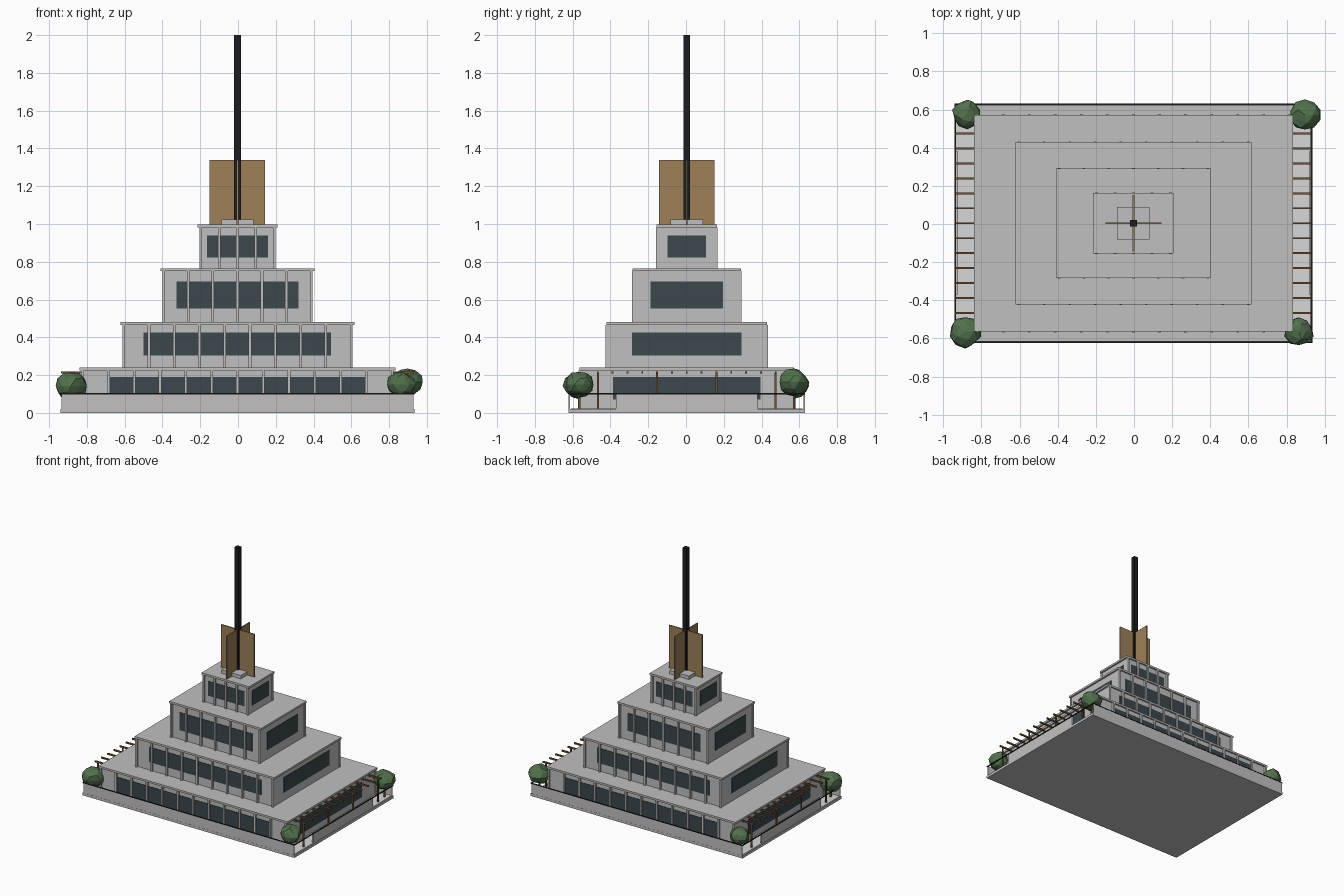
import bpy, bmesh, math, random
from mathutils import Vector

if "Cube" in bpy.data.objects:
    bpy.data.objects.remove(bpy.data.objects["Cube"])

random.seed(4)
CX, CY = -0.003, 0.004   # centre of the building


def material(name, rgb):
    m = bpy.data.materials.new(name)
    m.diffuse_color = (*rgb, 1)
    m.use_nodes = True
    m.node_tree.nodes["Principled BSDF"].inputs["Base Color"].default_value = m.diffuse_color
    return m


CONCRETE = material("concrete", (0.53, 0.53, 0.53))
PARAPET = material("warm_concrete", (0.55, 0.53, 0.54))
PAVING = material("light_paving", (0.68, 0.68, 0.68))
GLASS = material("dark_glass", (0.045, 0.063, 0.072))
BLACK = material("black_metal", (0.012, 0.012, 0.013))
BRONZE = material("bronze_panel", (0.34, 0.215, 0.10))
WOOD = material("wood", (0.17, 0.09, 0.04))
LEAF = material("foliage", (0.085, 0.165, 0.075))


def boxes(name, mat, items):
    """One object from boxes given as (x0, x1, y0, y1, z0, z1), relative to the centre."""
    bm = bmesh.new()
    for x0, x1, y0, y1, z0, z1 in items:
        vs = bmesh.ops.create_cube(bm, size=1)["verts"]
        for v in vs:
            v.co = Vector((CX + (x0 + x1) / 2 + v.co.x * (x1 - x0),
                           CY + (y0 + y1) / 2 + v.co.y * (y1 - y0),
                           (z0 + z1) / 2 + v.co.z * (z1 - z0)))
    return finish(name, mat, bm)


def finish(name, mat, bm):
    me = bpy.data.meshes.new(name)
    bm.to_mesh(me)
    bm.free()
    me.materials.append(mat)
    ob = bpy.data.objects.new(name, me)
    bpy.context.collection.objects.link(ob)
    return ob


def block(hx, hy, z0, z1):
    return (-hx, hx, -hy, hy, z0, z1)


# Ground slab and side paving
boxes("base_slab", CONCRETE, [block(0.938, 0.626, 0, 0.02)])
boxes("side_paving", PAVING, [(min(s * 0.823, s * 0.93), max(s * 0.823, s * 0.93),
                               -0.612, 0.612, 0.019, 0.023) for s in (-1, 1)])

# Low walls: full width front and back, centre part only on the sides
walls = []
for s in (-1, 1):
    a, b = sorted((s * 0.618, s * 0.63))
    walls.append((-0.932, 0.932, a, b, 0.02, 0.1))
    a, b = sorted((s * 0.92, s * 0.932))
    walls.append((a, b, -0.375, 0.375, 0.02, 0.1))
boxes("terrace_wall", PARAPET, [(w[0], w[1], max(w[2], -0.625), min(w[3], 0.625), w[4], w[5])
                                for w in walls])

# Handrail around the terrace
rail = []
for s in (-1, 1):
    rail.append((-0.938, 0.938, s * 0.623 - 0.004, s * 0.623 + 0.004, 0.098, 0.104))
    rail.append((s * 0.934 - 0.004, s * 0.934 + 0.004, -0.623, 0.623, 0.098, 0.104))
boxes("handrail", BLACK, rail)

# Stepped tiers: half x, half y, bottom, top, window bottom, window top, fin count
TIERS = [
    (0.823, 0.557, 0.02, 0.24, 0.07, 0.19, 13),
    (0.605, 0.414, 0.24, 0.48, 0.305, 0.425, 10),
    (0.393, 0.276, 0.48, 0.765, 0.553, 0.695, 7),
    (0.197, 0.147, 0.765, 0.997, 0.823, 0.94, 5),
]
for i, (hx, hy, z0, z1, w0, w1, n) in enumerate(TIERS, 1):
    eave = z1 - 0.015
    boxes(f"tier_{i}_body", CONCRETE, [block(hx, hy, z0, eave)])
    boxes(f"tier_{i}_roof", CONCRETE, [block(hx + 0.014, hy + 0.012, eave, z1)])
    panes = []
    for s in (-1, 1):
        a, b = sorted((s * (hy - 0.001), s * (hy + 0.004)))
        panes.append((-hx * 0.82, hx * 0.82, a, b, w0, w1))
        a, b = sorted((s * (hx - 0.001), s * (hx + 0.004)))
        panes.append((a, b, -hy * 0.7, hy * 0.7, w0, w1))
    boxes(f"tier_{i}_windows", GLASS, panes)
    fins = []
    for k in range(n):
        x = -hx + 0.003 + k * (2 * hx - 0.006) / (n - 1)
        for s in (-1, 1):
            a, b = sorted((s * (hy - 0.002), s * (hy + 0.015)))
            fins.append((x - 0.007, x + 0.007, a, b, z0, eave))
    boxes(f"tier_{i}_fins", CONCRETE, fins)

# Roof cap, crossed panels and mast
boxes("roof_cap", CONCRETE, [block(0.085, 0.085, 0.997, 1.025)])
boxes("crossed_panels", BRONZE, [block(0.147, 0.005, 0.997, 1.34),
                                 block(0.005, 0.147, 0.997, 1.34)])
boxes("mast", BLACK, [block(0.018, 0.018, 0.997, 2.0)])

# Pergolas on both sides
slats, posts = [], []
for s in (-1, 1):
    a, b = sorted((s * 0.82, s * 0.935))
    for k in range(-6, 7):
        y = k * 0.0785
        slats.append((a, b, y - 0.005, y + 0.005, 0.208, 0.22))
    for y in (-0.47, -0.157, 0.157, 0.47):
        x = s * 0.91
        posts.append((x - 0.005, x + 0.005, y - 0.005, y + 0.005, 0.02, 0.21))
boxes("pergola_slats", WOOD, slats)
boxes("pergola_posts", WOOD, posts)

# Corner trees: x, y, z, radius
for i, (x, y, z, r) in enumerate([(-0.885, -0.565, 0.143, 0.087), (0.865, -0.565, 0.15, 0.08),
                                  (-0.875, 0.575, 0.143, 0.08), (0.897, 0.572, 0.163, 0.083)], 1):
    bm = bmesh.new()
    bmesh.ops.create_icosphere(bm, subdivisions=2, radius=r)
    for v in bm.verts:
        f = random.uniform(0.86, 1.04)
        v.co = Vector((x + v.co.x * f, y + v.co.y * f, z + v.co.z * f * 0.9))
    finish(f"tree_{i}_crown", LEAF, bm)
    boxes(f"tree_{i}_trunk", WOOD, [(x - CX - 0.006, x - CX + 0.006,
                                     y - CY - 0.006, y - CY + 0.006, 0.02, z)])
